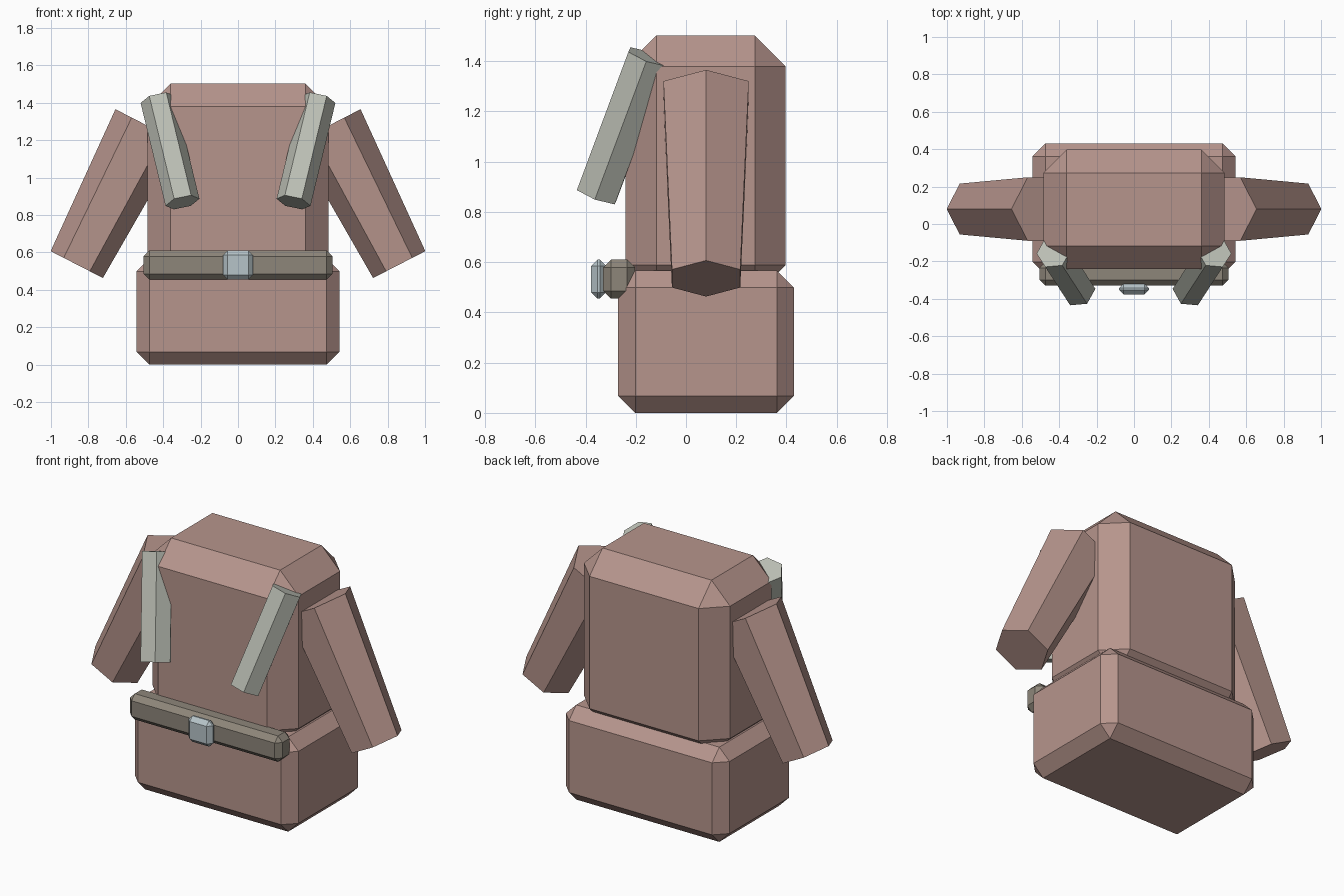
import bpy
import bmesh
from mathutils import Vector, Matrix

if "Cube" in bpy.data.objects:
    bpy.data.objects.remove(bpy.data.objects["Cube"])


def material(name, rgb):
    m = bpy.data.materials.new(name)
    m.diffuse_color = (*rgb, 1)
    m.use_nodes = True
    m.node_tree.nodes["Principled BSDF"].inputs["Base Color"].default_value = m.diffuse_color
    return m


CLOTH = material("cloth", (0.47, 0.30, 0.265))
BELT = material("belt_leather", (0.27, 0.24, 0.195))
STRAP = material("strap_cloth", (0.50, 0.52, 0.46))
METAL = material("metal", (0.47, 0.55, 0.58))


def finish(name, bm, mat):
    bmesh.ops.recalc_face_normals(bm, faces=bm.faces)
    me = bpy.data.meshes.new(name)
    bm.to_mesh(me)
    bm.free()
    me.materials.append(mat)
    ob = bpy.data.objects.new(name, me)
    bpy.context.collection.objects.link(ob)
    return ob


def chamfer_box(name, lo, hi, chamfer, mat):
    """Box between two corners with a flat chamfer on every edge."""
    lo, hi = Vector(lo), Vector(hi)
    bm = bmesh.new()
    bmesh.ops.create_cube(bm, size=1, matrix=Matrix.Translation((lo + hi) / 2)
                          @ Matrix.Diagonal((*(hi - lo), 1)))
    bmesh.ops.bevel(bm, geom=bm.edges[:], offset=chamfer, offset_type='OFFSET',
                    segments=1, profile=0.5, affect='EDGES')
    return finish(name, bm, mat)


def hex_limb(name, start, end, r_start, r_end, mat):
    """Tapered six-sided prism between two points."""
    start, end = Vector(start), Vector(end)
    axis = end - start
    rot = axis.to_track_quat('Z', 'Y').to_matrix().to_4x4()
    bm = bmesh.new()
    bmesh.ops.create_cone(bm, cap_ends=True, segments=6, radius1=r_start,
                          radius2=r_end, depth=axis.length,
                          matrix=Matrix.Translation((start + end) / 2) @ rot)
    return finish(name, bm, mat)


# Body of the garment
chamfer_box("skirt", (-0.542, -0.27, 0), (0.542, 0.43, 0.567), 0.068, CLOTH)
chamfer_box("torso", (-0.484, -0.24, 0.465), (0.484, 0.397, 1.503), 0.123, CLOTH)

# Belt and buckle across the front
chamfer_box("belt", (-0.505, -0.33, 0.455), (0.505, -0.203, 0.61), 0.031, BELT)
chamfer_box("buckle", (-0.08, -0.378, 0.455), (0.08, -0.318, 0.61), 0.025, METAL)

# Sleeves and front straps, mirrored left and right
for side, s in (("left", -1), ("right", 1)):
    hex_limb(f"{side}_sleeve", (s * 0.481, 0.08, 1.276), (s * 0.862, 0.08, 0.535),
             0.196, 0.157, CLOTH)
    hex_limb(f"{side}_strap", (s * 0.43, -0.15, 1.418), (s * 0.297, -0.355, 0.868),
             0.093, 0.093, STRAP)
